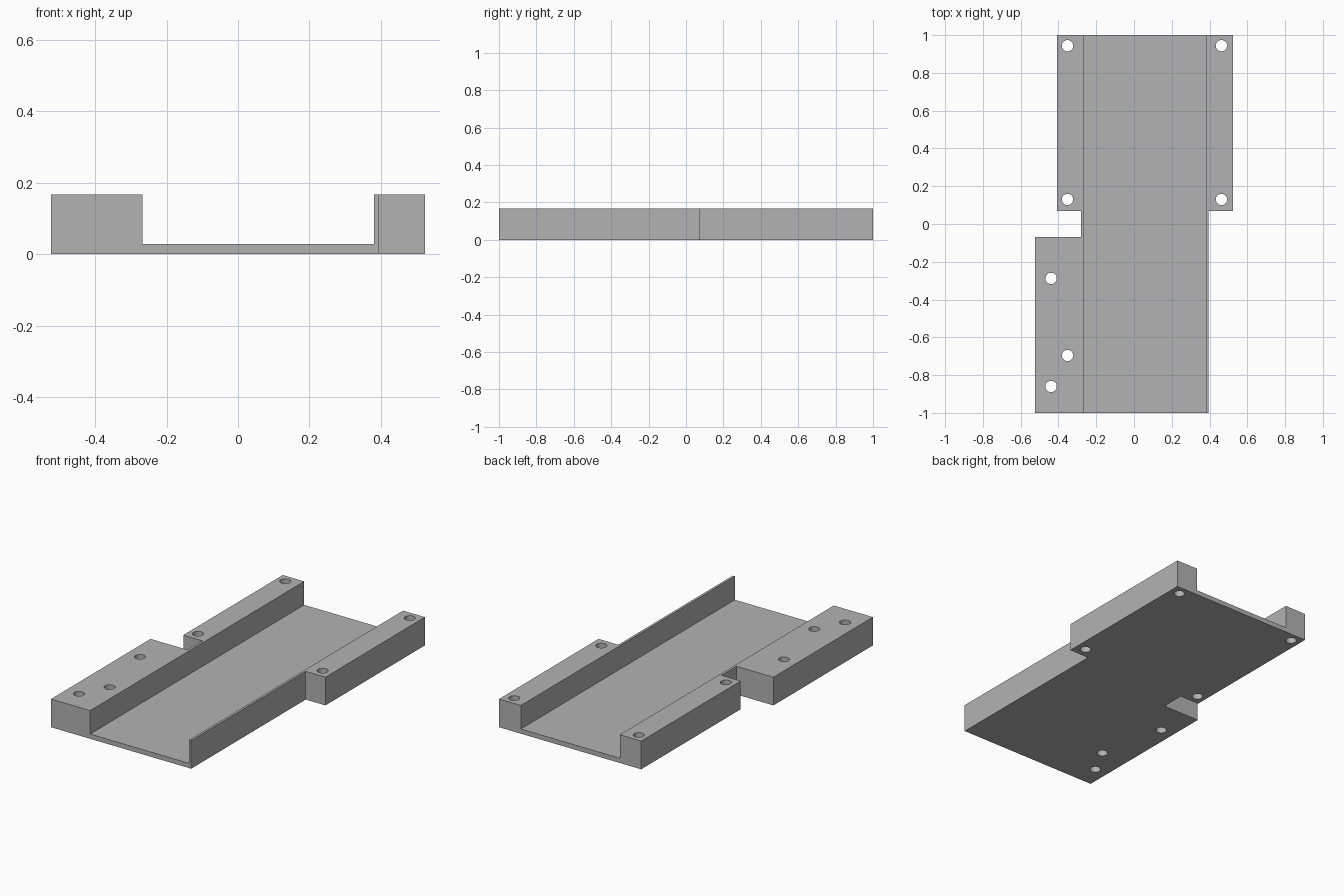
import bpy, bmesh
from mathutils import Matrix

if "Cube" in bpy.data.objects:
    bpy.data.objects.remove(bpy.data.objects["Cube"])

HEIGHT = 0.167
FLOOR = 0.028
HOLE_RADIUS = 0.03

grey = bpy.data.materials.new("plain grey")
grey.use_nodes = True
colour = (0.45, 0.45, 0.45, 1)
grey.diffuse_color = colour
grey.node_tree.nodes["Principled BSDF"].inputs["Base Color"].default_value = colour


def make_object(name, bm):
    bmesh.ops.recalc_face_normals(bm, faces=bm.faces[:])
    mesh = bpy.data.meshes.new(name)
    bm.to_mesh(mesh)
    bm.free()
    mesh.materials.append(grey)
    obj = bpy.data.objects.new(name, mesh)
    bpy.context.collection.objects.link(obj)
    return obj


def extrude_outline(name, points, bottom, top):
    bm = bmesh.new()
    face = bm.faces.new([bm.verts.new((x, y, bottom)) for x, y in points])
    result = bmesh.ops.extrude_face_region(bm, geom=[face])
    moved = [v for v in result["geom"] if isinstance(v, bmesh.types.BMVert)]
    bmesh.ops.translate(bm, verts=moved, vec=(0, 0, top - bottom))
    return make_object(name, bm)


# Stepped plate with a notch between the left-hand blocks
tray = extrude_outline("mounting_tray", [
    (-0.523, -1), (0.394, -1), (0.394, 0.07), (0.523, 0.07),
    (0.523, 1), (-0.407, 1), (-0.407, 0.07), (-0.281, 0.07),
    (-0.281, -0.07), (-0.523, -0.07)], 0, HEIGHT)

# Full-length channel
channel = extrude_outline("channel_cutter", [
    (-0.267, -1.1), (0.38, -1.1), (0.38, 1.1), (-0.267, 1.1)], FLOOR, 0.3)

# Screw holes: four at the rear corners, three in the front block
holes = [(x, y) for x in (-0.352, 0.463) for y in (0.13, 0.944)]
holes += [(-0.439, -0.288), (-0.352, -0.696), (-0.439, -0.86)]
bm = bmesh.new()
for x, y in holes:
    bmesh.ops.create_cone(bm, cap_ends=True, segments=32, radius1=HOLE_RADIUS,
                          radius2=HOLE_RADIUS, depth=0.5,
                          matrix=Matrix.Translation((x, y, HEIGHT / 2)))
drills = make_object("hole_cutter", bm)

# Cut both, then discard the cutters
for cutter in (channel, drills):
    mod = tray.modifiers.new(cutter.name, "BOOLEAN")
    mod.operation = "DIFFERENCE"
    mod.solver = "EXACT"
    mod.object = cutter
bpy.context.view_layer.update()
evaluated = tray.evaluated_get(bpy.context.evaluated_depsgraph_get())
finished = bpy.data.meshes.new_from_object(evaluated)
tray.modifiers.clear()
tray.data = finished
for cutter in (channel, drills):
    bpy.data.objects.remove(cutter)

# Smooth hole walls, sharp edges elsewhere
bpy.ops.object.select_all(action="DESELECT")
tray.select_set(True)
bpy.context.view_layer.objects.active = tray
bpy.ops.object.shade_smooth_by_angle()
